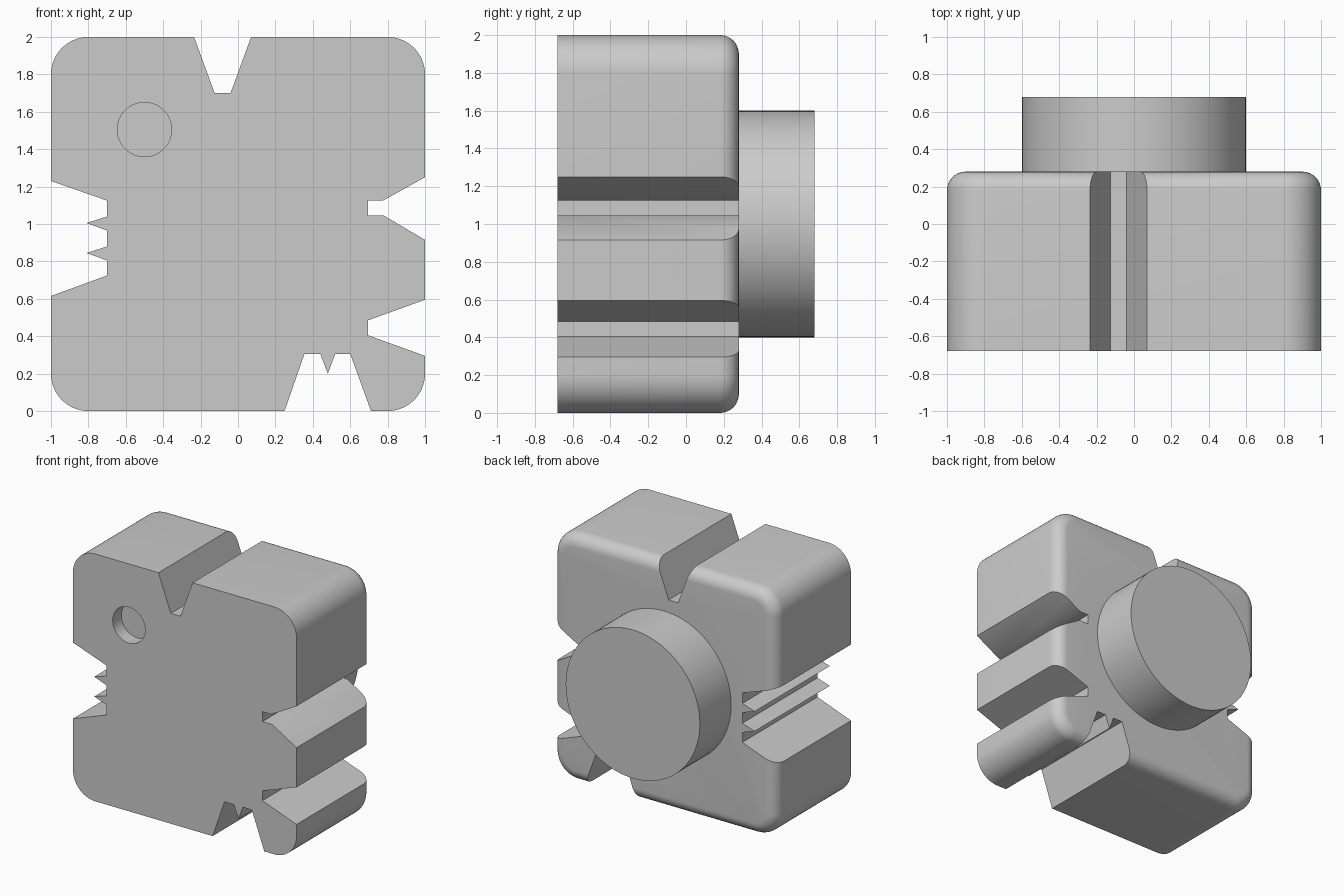
import bpy
import bmesh
from math import radians
from mathutils import Matrix

cube = bpy.data.objects.get("Cube")
if cube:
    bpy.data.objects.remove(cube, do_unlink=True)

FRONT, BACK, END = -0.68, 0.28, 0.68
SMOOTH = radians(35)

grey = bpy.data.materials.new("plain grey")
grey.use_nodes = True
COLOUR = (0.6, 0.6, 0.6, 1)
grey.diffuse_color = COLOUR
grey.node_tree.nodes["Principled BSDF"].inputs["Base Color"].default_value = COLOUR


def make_object(name, bm):
    bmesh.ops.recalc_face_normals(bm, faces=bm.faces)
    mesh = bpy.data.meshes.new(name)
    bm.to_mesh(mesh)
    bm.free()
    mesh.materials.append(grey)
    obj = bpy.data.objects.new(name, mesh)
    bpy.context.collection.objects.link(obj)
    return obj


def cylinder(name, x, z, radius, y0, y1, sides):
    bm = bmesh.new()
    place = Matrix.Translation((x, (y0 + y1) / 2, z)) @ Matrix.Rotation(radians(90), 4, 'X')
    bmesh.ops.create_cone(bm, cap_ends=True, segments=sides, radius1=radius,
                          radius2=radius, depth=y1 - y0, matrix=place)
    return make_object(name, bm)


def prism(name, outline):
    """Extrude an x-z outline right through the block."""
    bm = bmesh.new()
    face = bm.faces.new([bm.verts.new((x, FRONT - 0.2, z)) for x, z in outline])
    moved = bmesh.ops.extrude_face_region(bm, geom=[face])["geom"]
    bmesh.ops.translate(bm, vec=(0, BACK - FRONT + 0.4, 0),
                        verts=[v for v in moved if isinstance(v, bmesh.types.BMVert)])
    return make_object(name, bm)


def smooth(obj):
    bpy.ops.object.select_all(action='DESELECT')
    obj.select_set(True)
    bpy.context.view_layer.objects.active = obj
    bpy.ops.object.shade_smooth_by_angle(angle=SMOOTH)


def carve(obj, cutter):
    mod = obj.modifiers.new("cut", 'BOOLEAN')
    mod.operation = 'DIFFERENCE'
    mod.solver = 'EXACT'
    mod.object = cutter
    bpy.context.view_layer.objects.active = obj
    bpy.ops.object.modifier_apply(modifier=mod.name)
    bpy.data.objects.remove(cutter, do_unlink=True)


# Block with rounded corners and a rounded back rim
bm = bmesh.new()
bmesh.ops.create_cube(bm, size=1, matrix=Matrix.Translation((0, (FRONT + BACK) / 2, 1))
                      @ Matrix.Diagonal((2, BACK - FRONT, 2, 1)))
corners = [e for e in bm.edges if abs(e.verts[0].co.y - e.verts[1].co.y) > 0.5]
bmesh.ops.bevel(bm, geom=corners, offset=0.2, segments=14, profile=0.5, affect='EDGES')
rim = [e for e in bm.edges if all(v.co.y > BACK - 0.001 for v in e.verts)]
bmesh.ops.bevel(bm, geom=rim, offset=0.1, segments=8, profile=0.5, affect='EDGES')
block = make_object("block", bm)

# Notches around the block, including their small teeth
notches = {
    "top_notch": [(-0.345, 2.3), (-0.125, 1.7), (-0.04, 1.7), (0.18, 2.3)],
    "toothed_side_notch": [(-1.3, 1.335), (-0.7, 1.125), (-0.7, 1.04), (-0.81, 1.005),
                           (-0.7, 0.965), (-0.7, 0.88), (-0.81, 0.845), (-0.7, 0.805),
                           (-0.7, 0.725), (-1.3, 0.505)],
    "stepped_side_notch": [(1.225, 1.375), (0.775, 1.125), (0.695, 1.125),
                           (0.695, 1.045), (0.78, 1.045), (1.22, 0.785)],
    "lower_side_notch": [(1.305, 0.705), (0.695, 0.485), (0.695, 0.405), (1.305, 0.185)],
    "bottom_notch": [(0.145, -0.3), (0.355, 0.305), (0.44, 0.305), (0.48, 0.2),
                     (0.52, 0.305), (0.6, 0.305), (0.82, -0.3)],
}
for name, outline in notches.items():
    carve(block, prism(name, outline))

# Shallow round recess in the front
carve(block, cylinder("recess", -0.5, 1.505, 0.145, FRONT - 0.2, FRONT + 0.11, 48))
smooth(block)

# Round boss on the back
smooth(cylinder("back_boss", 0, 1, 0.6, BACK - 0.01, END, 96))
